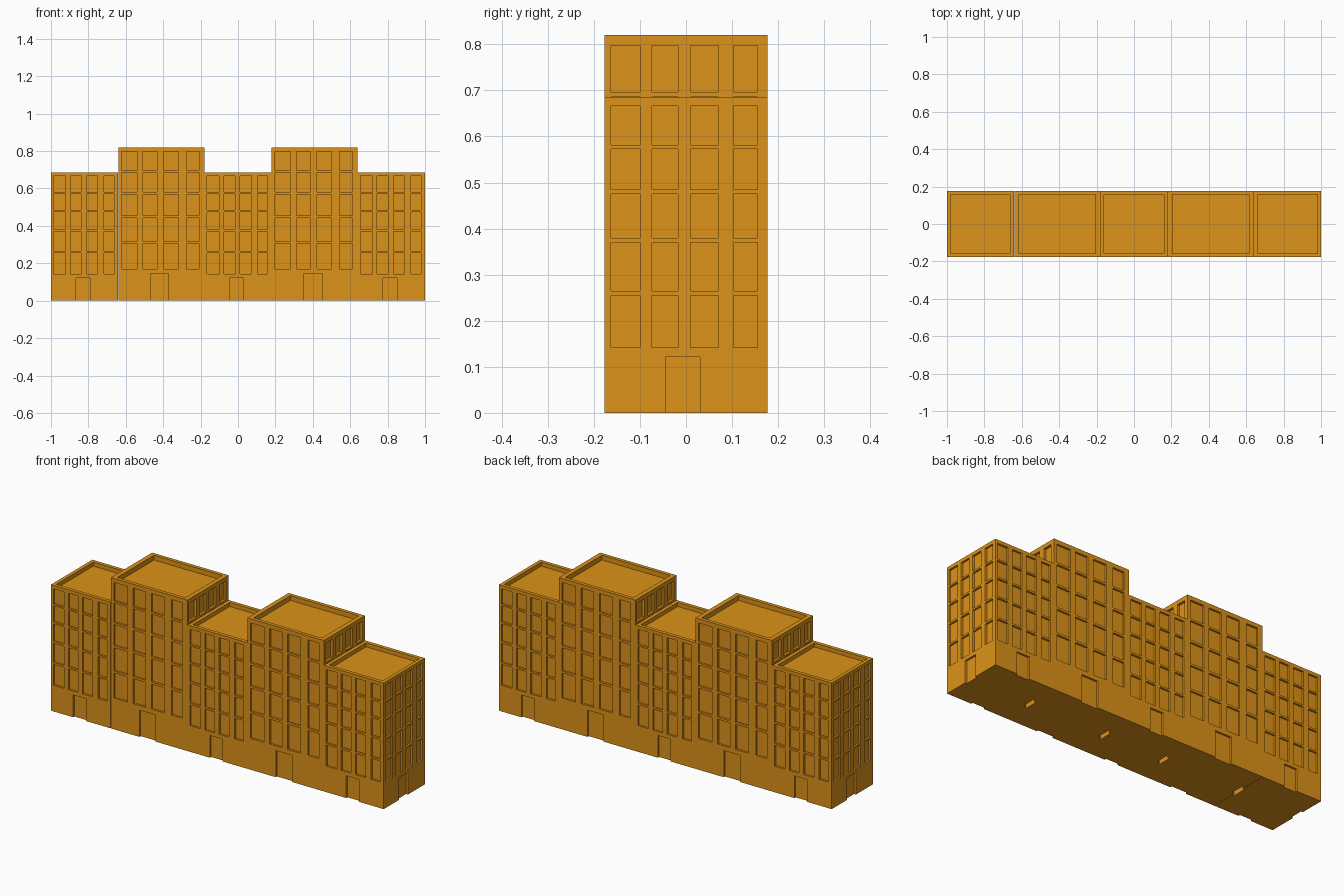
import bpy
import bmesh
from mathutils import Matrix, Vector
from math import pi

if "Cube" in bpy.data.objects:
    bpy.data.objects.remove(bpy.data.objects["Cube"])

LOW, HIGH, DEPTH_Y = 0.685, 0.82, 0.354
RECESS, RIM, ROOF_DROP = 0.03, 0.055, 0.022   # recess and rim are fractions of block width

# Openings on one facade, u runs 0..1 left to right seen from outside
COLS = [(0.04, 0.218), (0.29, 0.452), (0.528, 0.698), (0.79, 0.938)]
ROWS = [(0.142, 0.255), (0.265, 0.37), (0.38, 0.475), (0.485, 0.573), (0.582, 0.666)]
DOOR = (0.373, 0.585, 0.0, 0.121)
OPENINGS = [(a, b, c, d) for a, b in COLS for c, d in ROWS] + [DOOR]

mat = bpy.data.materials.new("ochre")
mat.diffuse_color = (0.72, 0.29, 0.01, 1)
mat.use_nodes = True
mat.node_tree.nodes["Principled BSDF"].inputs["Base Color"].default_value = mat.diffuse_color


def block_mesh():
    bm = bmesh.new()

    def quad(pts):
        bm.faces.new([bm.verts.new(p) for p in pts])

    us = sorted({0.0, 1.0} | {v for o in OPENINGS for v in o[:2]})
    zs = sorted({0.0, LOW} | {v for o in OPENINGS for v in o[2:]})
    floor, base = [], []
    for k in range(4):
        rot = Matrix.Rotation(k * pi / 2, 3, 'Z')

        def p(u, z, d=0.0):
            return rot @ Vector((u - 0.5, d - 0.5, z))

        # wall surface between the openings
        for u0, u1 in zip(us, us[1:]):
            for z0, z1 in zip(zs, zs[1:]):
                u, z = (u0 + u1) / 2, (z0 + z1) / 2
                if not any(a < u < b and c < z < d for a, b, c, d in OPENINGS):
                    quad([p(u0, z0), p(u1, z0), p(u1, z1), p(u0, z1)])
        # recessed panes, door and their reveals
        for a, b, c, d in OPENINGS:
            ring = [(a, c), (b, c), (b, d), (a, d)]
            quad([p(u, z, RECESS) for u, z in ring])
            for i in range(4):
                if c == 0 and i == 0:
                    continue
                s, e = ring[i], ring[(i + 1) % 4]
                quad([p(*s), p(*e), p(*e, RECESS), p(*s, RECESS)])
        # parapet top and inner wall
        m, low = RIM, LOW - ROOF_DROP
        quad([p(0, LOW), p(1, LOW), p(1 - m, LOW, m), p(m, LOW, m)])
        quad([p(m, LOW, m), p(1 - m, LOW, m), p(1 - m, low, m), p(m, low, m)])
        floor.append(p(m, low, m))
        a, b = DOOR[:2]
        base += [p(0, 0), p(a, 0), p(a, 0, RECESS), p(b, 0, RECESS), p(b, 0)]
    # roof floor and underside notched at the doors
    quad(floor)
    quad(base[::-1])
    bmesh.ops.remove_doubles(bm, verts=bm.verts, dist=1e-5)
    bmesh.ops.dissolve_limit(bm, angle_limit=0.01, verts=bm.verts, edges=bm.edges)
    mesh = bpy.data.meshes.new("building_block")
    bm.to_mesh(mesh)
    bm.free()
    mesh.materials.append(mat)
    return mesh


# Row of five blocks sharing one mesh, stretched to alternate low and high
mesh = block_mesh()
for name, x0, x1, h in [("left_low_block", -1.0, -0.642, LOW),
                        ("left_tall_block", -0.64, -0.18, HIGH),
                        ("middle_low_block", -0.18, 0.18, LOW),
                        ("right_tall_block", 0.18, 0.64, HIGH),
                        ("right_low_block", 0.64, 1.0, LOW)]:
    ob = bpy.data.objects.new(name, mesh)
    ob.location.x = (x0 + x1) / 2
    ob.scale = (x1 - x0, DEPTH_Y, h / LOW)
    bpy.context.collection.objects.link(ob)
